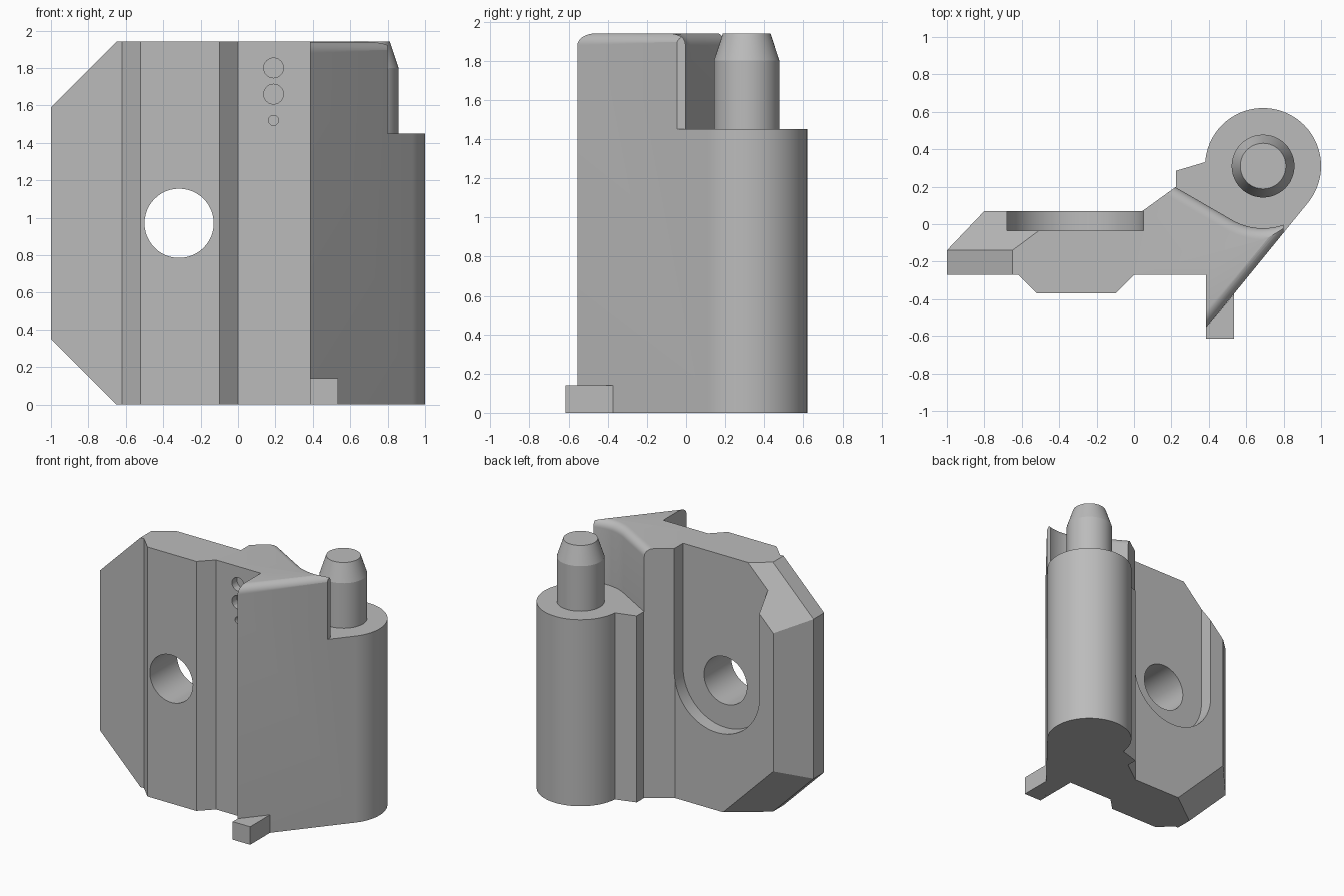
import bpy, bmesh
from math import sin, cos, pi, atan2, acos, radians
from mathutils import Vector

default = bpy.data.objects.get("Cube")
if default:
    bpy.data.objects.remove(default, do_unlink=True)

grey = bpy.data.materials.new("plain grey")
grey.use_nodes = True
grey.diffuse_color = (0.5, 0.5, 0.5, 1)
grey.node_tree.nodes["Principled BSDF"].inputs["Base Color"].default_value = (0.5, 0.5, 0.5, 1)

HEIGHT, STEP, FILLET = 1.94, 1.45, 0.06
PIVOT = Vector((0.69, 0.31))
BARREL_R = 0.31


def arc(cx, cy, r, start, end, n):
    return [(cx + r * cos(start + (end - start) * i / n),
             cy + r * sin(start + (end - start) * i / n)) for i in range(n + 1)]


def loft(name, rings):
    """Closed solid through rings of equal point count."""
    bm = bmesh.new()
    loops = [[bm.verts.new(p) for p in ring] for ring in rings]
    bm.faces.new(loops[0])
    bm.faces.new(loops[-1])
    n = len(loops[0])
    for a, b in zip(loops, loops[1:]):
        for i in range(n):
            j = (i + 1) % n
            bm.faces.new((a[i], a[j], b[j], b[i]))
    bmesh.ops.recalc_face_normals(bm, faces=bm.faces)
    mesh = bpy.data.meshes.new(name)
    bm.to_mesh(mesh)
    bm.free()
    mesh.materials.append(grey)
    obj = bpy.data.objects.new(name, mesh)
    bpy.context.collection.objects.link(obj)
    return obj


def prism_z(name, pts, z0, z1):
    return loft(name, [[(x, y, z) for x, y in pts] for z in (z0, z1)])


def prism_y(name, pts, y0, y1):
    return loft(name, [[(x, y, z) for x, z in pts] for y in (y0, y1)])


def activate(obj):
    bpy.ops.object.select_all(action='DESELECT')
    obj.select_set(True)
    bpy.context.view_layer.objects.active = obj


def carve(target, cutter):
    cutter.hide_render = True
    mod = target.modifiers.new("carve", 'BOOLEAN')
    mod.operation = 'DIFFERENCE'
    mod.solver = 'EXACT'
    mod.object = cutter
    activate(target)
    bpy.ops.object.modifier_apply(modifier=mod.name)
    bpy.data.objects.remove(cutter, do_unlink=True)


def slice_off(obj, point, normal):
    bm = bmesh.new()
    bm.from_mesh(obj.data)
    cut = bmesh.ops.bisect_plane(bm, geom=bm.verts[:] + bm.edges[:] + bm.faces[:], dist=1e-5,
                                 plane_co=point, plane_no=normal, clear_outer=True)
    edges = [e for e in cut["geom_cut"] if isinstance(e, bmesh.types.BMEdge)]
    bmesh.ops.edgeloop_fill(bm, edges=edges)
    bmesh.ops.recalc_face_normals(bm, faces=bm.faces)
    bm.to_mesh(obj.data)
    bm.free()


# Main body: plate, raised pad, slanted wall and barrel in one outline
toe = Vector((0.385, -0.555))
slant = Vector((0.635, 0.773)).normalized()
inward = Vector((-slant.y, slant.x))
tangent = atan2(-inward.y, -inward.x)
outline = [(-1, -0.27), (-0.62, -0.27), (-0.52, -0.37), (-0.10, -0.37), (0, -0.27),
           (0.385, -0.27), tuple(toe)]
outline += arc(PIVOT.x, PIVOT.y, BARREL_R, tangent, radians(176), 56)
outline += [(0.225, 0.285), (0.225, 0.20), (0.045, 0.07), (-0.80, 0.07), (-1, -0.14)]
body = prism_z("main_body", outline, 0, HEIGHT)

# Clipped plate corners, each with a sloped bevel on the back
for side, z in ((1, 1.59), (-1, 0.35)):
    corner = Vector((-1, -0.14, z))
    slice_off(body, corner, Vector((-1, 0, side)))
    along = Vector((1, 0, side))
    rise = Vector((0.283, 0.21, 0))
    normal = along.cross(rise).normalized()
    if normal.y < 0:
        normal.negate()
    slice_off(body, corner, normal)

# Rounded top edge along the slanted wall
section = [(-0.1, HEIGHT - FILLET)]
section += [(FILLET * (1 - cos(t)), HEIGHT - FILLET * (1 - sin(t)))
            for t in (pi / 2 * i / 8 for i in range(9))]
section += [(FILLET, HEIGHT + 0.1), (-0.1, HEIGHT + 0.1)]
rings = []
for d in (-0.15, 1.0):
    base = toe + slant * d
    rings.append([(*(base + inward * u), z) for u, z in section])
carve(body, loft("edge_rounding_cutter", rings))

# Step around the pin, with a rounded upper lip
TIP_X = 0.80


def step_ring(z, grow):
    r = 0.332 + grow
    start = radians(240)
    end = 2 * pi - acos((TIP_X - PIVOT.x) / r)
    curve = arc(PIVOT.x, PIVOT.y, r, start, end, 20)
    lead = (curve[0][0] - 0.45 * cos(pi / 6), curve[0][1] + 0.45 * sin(pi / 6))
    pts = [lead] + curve + [(TIP_X, -0.3), (1.2, -0.3), (1.2, 0.9), (lead[0], 0.9)]
    return [(x, y, z) for x, y in pts]


levels = [(STEP, 0)]
levels += [(HEIGHT - FILLET * (1 - sin(t)), FILLET * (1 - cos(t)))
           for t in (pi / 2 * i / 8 for i in range(9))]
levels += [(HEIGHT + 0.1, FILLET)]
carve(body, loft("step_cutter", [step_ring(z, g) for z, g in levels]))

# Slot recess on the back, bolt hole and small marker holes
HOLE_X, HOLE_Z = -0.315, 0.97
slot = arc(HOLE_X, HOLE_Z, 0.365, pi, 2 * pi, 40)
slot += [(HOLE_X + 0.365, HEIGHT + 0.1), (HOLE_X - 0.365, HEIGHT + 0.1)]
carve(body, prism_y("slot_cutter", slot, -0.035, 0.3))
carve(body, prism_y("bolt_cutter", arc(HOLE_X, HOLE_Z, 0.185, 0, 2 * pi, 48)[:-1], -0.6, 0.5))
for z, r in ((1.80, 0.053), (1.66, 0.053), (1.52, 0.027)):
    carve(body, prism_y("marker_cutter", arc(0.19, z, r, 0, 2 * pi, 24)[:-1], -0.4, -0.21))

# Tapered pin on the barrel
pin = loft("pin", [[(x, y, z) for x, y in arc(PIVOT.x, PIVOT.y, r, 0, 2 * pi, 48)[:-1]]
                   for z, r in ((STEP, 0.168), (1.80, 0.168), (HEIGHT, 0.122))])

# Small foot tab at the front
tab_x = 0.535
tab_y = toe.y + (tab_x - toe.x) * slant.y / slant.x
prism_z("foot_tab", [(toe.x, -0.615), (tab_x, -0.615), (tab_x, tab_y), tuple(toe)], 0, 0.14)

for obj in (body, pin):
    activate(obj)
    bpy.ops.object.shade_smooth_by_angle(angle=radians(15))
